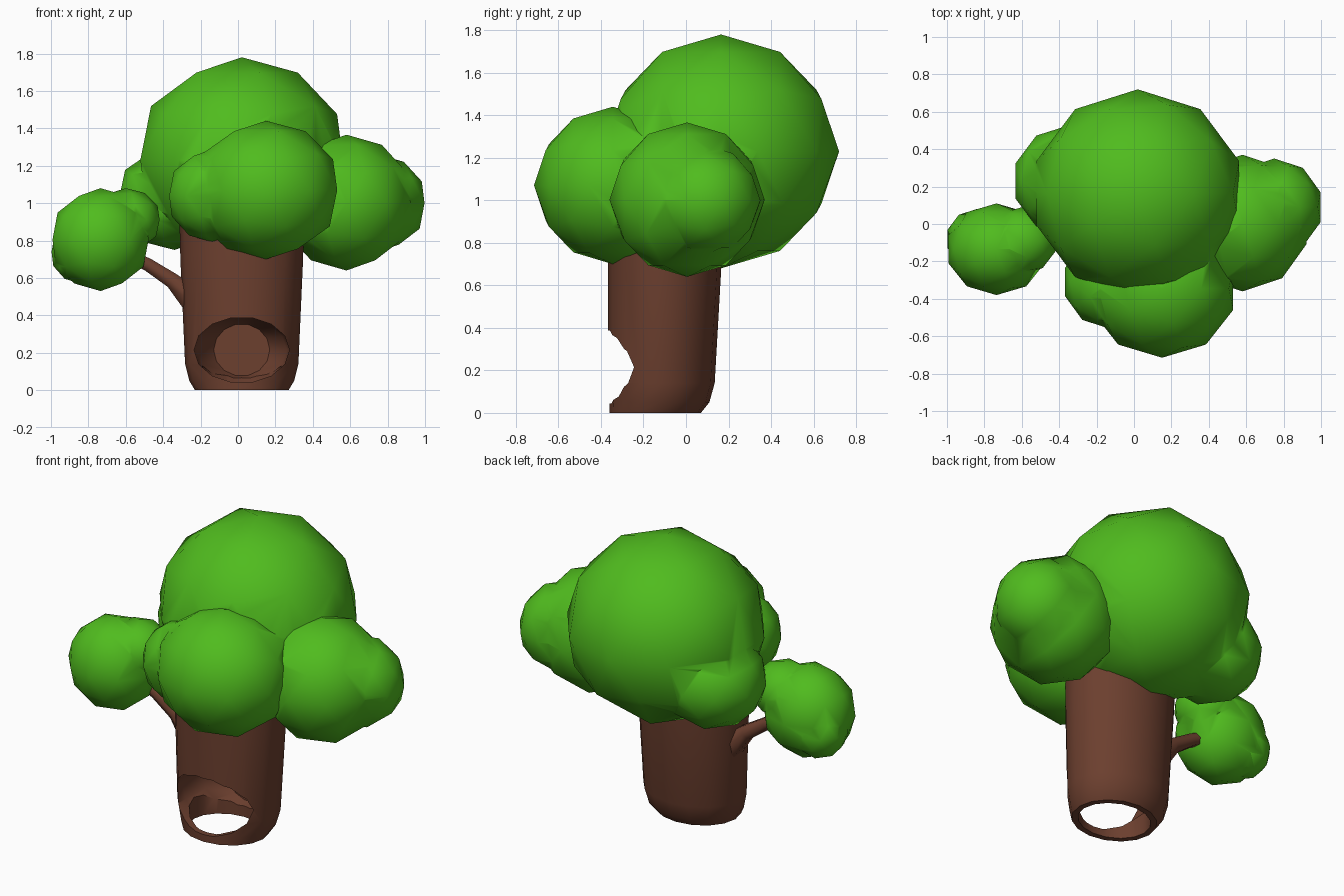
import bpy, bmesh, math
from mathutils import Vector

if "Cube" in bpy.data.objects:
    bpy.data.objects.remove(bpy.data.objects["Cube"])


def material(name, rgb):
    m = bpy.data.materials.new(name)
    m.diffuse_color = (*rgb, 1)
    m.use_nodes = True
    m.node_tree.nodes["Principled BSDF"].inputs["Base Color"].default_value = m.diffuse_color
    return m


leaf = material("leaf_green", (0.08, 0.50, 0.013))
bark = material("bark_brown", (0.15, 0.05, 0.028))


def add_mesh(name, bm, mat):
    bmesh.ops.recalc_face_normals(bm, faces=bm.faces[:])
    me = bpy.data.meshes.new(name)
    bm.to_mesh(me)
    bm.free()
    me.materials.append(mat)
    ob = bpy.data.objects.new(name, me)
    bpy.context.collection.objects.link(ob)
    return ob


def combine(ob, other, operation):
    """Apply an exact boolean and remove the operand."""
    mod = ob.modifiers.new("combine", 'BOOLEAN')
    mod.operation, mod.solver, mod.object = operation, 'EXACT', other
    bpy.context.view_layer.objects.active = ob
    bpy.ops.object.modifier_apply(modifier=mod.name)
    bpy.data.objects.remove(other)


def smooth(ob, angle):
    bpy.ops.object.select_all(action='DESELECT')
    ob.select_set(True)
    bpy.context.view_layer.objects.active = ob
    bpy.ops.object.shade_smooth_by_angle(angle=math.radians(angle))


def loft(name, rings, n, along_y=False):
    """Elliptical rings (centre, radius u, radius v) bridged and capped."""
    bm = bmesh.new()
    loops = []
    for c, ru, rv in rings:
        loop = []
        for i in range(n):
            a = 2 * math.pi * i / n
            u, v = ru * math.cos(a), rv * math.sin(a)
            loop.append(bm.verts.new(Vector(c) + Vector((u, 0, v) if along_y else (u, v, 0))))
        loops.append(loop)
    for a, b in zip(loops, loops[1:]):
        for i in range(n):
            j = (i + 1) % n
            bm.faces.new((a[i], a[j], b[j], b[i]))
    bm.faces.new(loops[0])
    bm.faces.new(loops[-1])
    return add_mesh(name, bm, bark)


def foliage(name, blobs):
    """Union of coarse icospheres (centre, radii)."""
    result = None
    for c, r in blobs:
        bm = bmesh.new()
        bmesh.ops.create_icosphere(bm, subdivisions=2, radius=1)
        bmesh.ops.scale(bm, vec=r, verts=bm.verts[:])
        bmesh.ops.translate(bm, vec=c, verts=bm.verts[:])
        ob = add_mesh(name, bm, leaf)
        if result:
            combine(result, ob, 'UNION')
        else:
            result = ob
    smooth(result, 60)
    return result


# Trunk with rounded foot
trunk = loft("trunk", [((0.02, -0.145, 0), 0.25, 0.215),
                       ((0.02, -0.125, 0.05), 0.28, 0.235),
                       ((0.02, -0.115, 0.14), 0.303, 0.25),
                       ((0.02, -0.10, 0.70), 0.328, 0.267),
                       ((0.02, -0.09, 0.98), 0.335, 0.27)], 16)

# Burrow opening at the front and the hole through the foot
burrow = loft("burrow_cutter", [((0.02, -0.60, 0.215), 0.255, 0.176),
                                ((0.02, -0.20, 0.215), 0.255, 0.176),
                                ((0.02, -0.03, 0.215), 0.24, 0.17),
                                ((0.02, 0.08, 0.215), 0.15, 0.14)], 14, True)
combine(trunk, burrow, 'DIFFERENCE')
foot = loft("foot_cutter", [((0.02, -0.145, -0.1), 0.215, 0.18),
                            ((0.02, -0.145, 0.15), 0.215, 0.18)], 16)
combine(trunk, foot, 'DIFFERENCE')
smooth(trunk, 40)

# Side branch
curve = bpy.data.curves.new("branch", 'CURVE')
curve.dimensions = '3D'
curve.bevel_depth, curve.bevel_resolution, curve.use_fill_caps = 0.04, 1, True
sp = curve.splines.new('POLY')
path = [(-0.24, 0.48, 2.0), (-0.35, 0.585, 1.2), (-0.48, 0.67, 1.0), (-0.62, 0.74, 0.9)]
sp.points.add(len(path) - 1)
for p, (x, z, r) in zip(sp.points, path):
    p.co, p.radius = (x, -0.09, z, 1), r
sp.use_smooth = True
curve.materials.append(bark)
bpy.context.collection.objects.link(bpy.data.objects.new("branch", curve))

# Main crown: centre, left bulge, right pair, front pair
foliage("crown", [((0.02, 0.165, 1.23), (0.57, 0.555, 0.55)),
                  ((-0.34, 0.23, 1.03), (0.31, 0.30, 0.28)),
                  ((0.58, 0.005, 1.003), (0.36, 0.365, 0.363)),
                  ((0.75, 0.09, 1.0), (0.26, 0.26, 0.26)),
                  ((0.15, -0.345, 1.07), (0.40, 0.37, 0.37)),
                  ((-0.13, -0.31, 1.04), (0.25, 0.25, 0.25))])

# Small leaf cluster on the branch
foliage("branch_leaves", [((-0.735, -0.135, 0.805), (0.27, 0.245, 0.275)),
                          ((-0.60, -0.09, 0.91), (0.19, 0.18, 0.17)),
                          ((-0.84, -0.08, 0.74), (0.165, 0.16, 0.17))])
